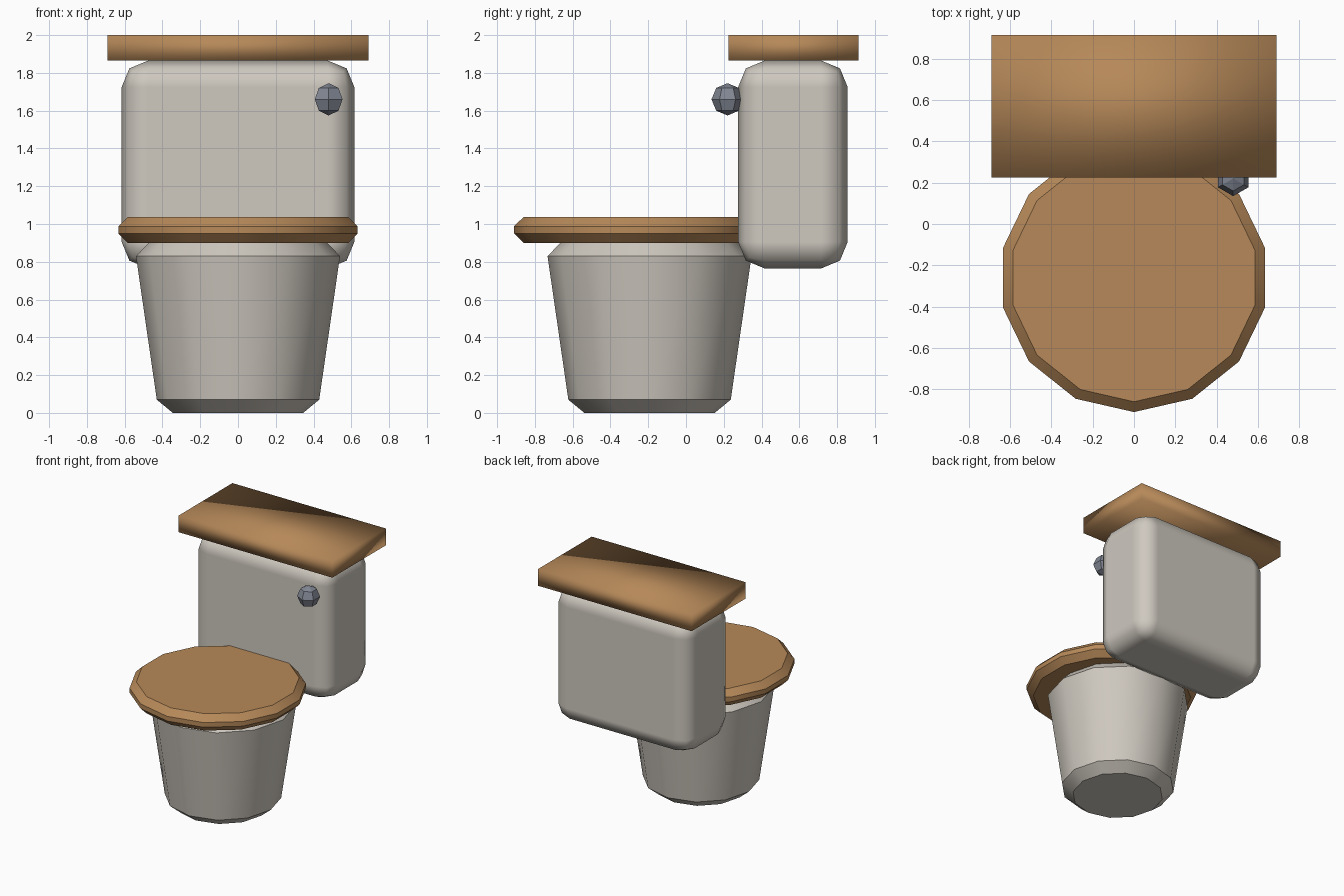
import bpy, bmesh, math

if "Cube" in bpy.data.objects:
    bpy.data.objects.remove(bpy.data.objects["Cube"])


def material(name, rgb):
    m = bpy.data.materials.new(name)
    m.diffuse_color = (*rgb, 1)
    m.use_nodes = True
    m.node_tree.nodes["Principled BSDF"].inputs["Base Color"].default_value = m.diffuse_color
    return m


CERAMIC = material("ceramic", (0.62, 0.58, 0.52))
WOOD = material("wood", (0.47, 0.25, 0.10))
METAL = material("metal", (0.22, 0.24, 0.29))


def finish(name, bm, loc, mat, smooth_angle):
    bmesh.ops.recalc_face_normals(bm, faces=bm.faces)
    mesh = bpy.data.meshes.new(name)
    bm.to_mesh(mesh)
    bm.free()
    mesh.materials.append(mat)
    ob = bpy.data.objects.new(name, mesh)
    ob.location = loc
    bpy.context.collection.objects.link(ob)
    bpy.ops.object.select_all(action='DESELECT')
    ob.select_set(True)
    bpy.context.view_layer.objects.active = ob
    if smooth_angle >= 180:
        bpy.ops.object.shade_smooth()
    elif smooth_angle:
        bpy.ops.object.shade_smooth_by_angle(angle=math.radians(smooth_angle))
    return ob


def lathe(name, profile, sides, loc, mat, smooth_angle):
    """Stack of (radius, z) rings with a corner facing the front, capped at both ends."""
    bm = bmesh.new()
    rings = []
    for r, z in profile:
        ring = []
        for i in range(sides):
            a = math.tau * i / sides
            ring.append(bm.verts.new((r * math.sin(a), -r * math.cos(a), z)))
        rings.append(ring)
    for lo, hi in zip(rings, rings[1:]):
        for i in range(sides):
            j = (i + 1) % sides
            bm.faces.new((lo[i], lo[j], hi[j], hi[i]))
    bm.faces.new(rings[0])
    bm.faces.new(rings[-1])
    bmesh.ops.remove_doubles(bm, verts=bm.verts, dist=1e-5)
    return finish(name, bm, loc, mat, smooth_angle)


def box(name, size, loc, mat):
    bm = bmesh.new()
    bmesh.ops.create_cube(bm, size=1)
    bmesh.ops.scale(bm, vec=size, verts=bm.verts)
    return finish(name, bm, loc, mat, 180)


# Tapered bowl with chamfered foot and rim
lathe("bowl", [(0.345, 0), (0.43, 0.07), (0.54, 0.83), (0.472, 0.90)],
      12, (0, -0.193, 0), CERAMIC, 40)

# Closed seat disc with chamfered edges
lathe("seat", [(0.60, 0.90), (0.65, 0.95), (0.65, 0.988), (0.60, 1.037)],
      14, (0, -0.26, 0), WOOD, 40)

# Rounded tank
tank = box("tank", (1.232, 0.58, 1.10), (0, 0.566, 1.315), CERAMIC)
bev = tank.modifiers.new("rounding", 'BEVEL')
bev.width = 0.14
bev.segments = 2
bev.harden_normals = True

# Tank lid slab
box("tank_lid", (1.38, 0.69, 0.135), (0, 0.569, 1.9325), WOOD)

# Flush knob: a coarse ball, six sides by four rings
R = 0.085
ball = [(R * math.sin(math.pi * k / 4) if 0 < k < 4 else 1e-3,
         -R * math.cos(math.pi * k / 4)) for k in range(5)]
lathe("flush_knob", ball, 6, (0.48, 0.22, 1.66), METAL, 0)
